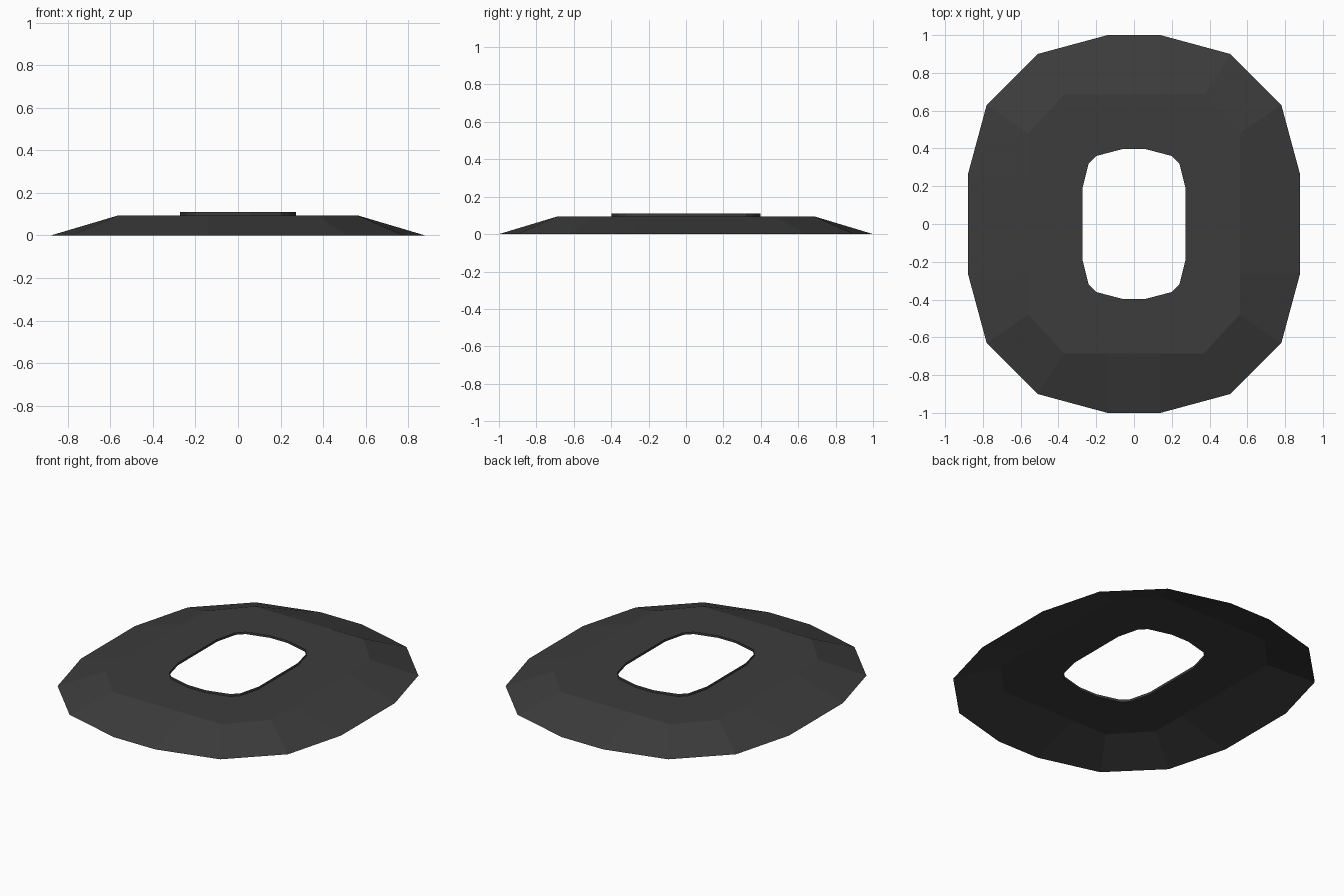
import bpy, bmesh

if "Cube" in bpy.data.objects:
    bpy.data.objects.remove(bpy.data.objects["Cube"])

# One flat dark grey
grey = bpy.data.materials.new("dark grey")
grey.diffuse_color = (0.045, 0.045, 0.045, 1)
grey.use_nodes = True
grey.node_tree.nodes["Principled BSDF"].inputs["Base Color"].default_value = grey.diffuse_color


def ring(quarter):
    """Mirror four first-quadrant points into a closed 16-point loop."""
    q1 = quarter
    q4 = [(x, -y) for x, y in reversed(quarter)]
    right = q1 + q4
    return right + [(-x, -y) for x, y in right]


def shell(name, loops):
    """Bridge stacked 16-point loops, given as (quarter points, height)."""
    bm = bmesh.new()
    rows = [[bm.verts.new((x, y, z)) for x, y in ring(q)] for q, z in loops]
    for a, b in zip(rows, rows[1:]):
        n = len(a)
        for i in range(n):
            j = (i + 1) % n
            # loops run clockwise, so this order faces up and outward
            bm.faces.new((a[j], a[i], b[i], b[j]))
    mesh = bpy.data.meshes.new(name)
    bm.to_mesh(mesh)
    bm.free()
    mesh.materials.append(grey)
    obj = bpy.data.objects.new(name, mesh)
    bpy.context.collection.objects.link(obj)
    return obj


outer = [(0.14, 1.0), (0.51, 0.90), (0.78, 0.63), (0.88, 0.26)]
shoulder = [(0.14, 0.685), (0.37, 0.685), (0.56, 0.48), (0.56, 0.26)]
hole = [(0.06, 0.397), (0.20, 0.36), (0.24, 0.32), (0.273, 0.19)]

# Sloping skirt and flat top, open underneath
shell("sloped_collar", [(outer, 0.0), (shoulder, 0.095), (hole, 0.095)])
# Thin upright lip around the opening
shell("opening_lip", [(hole, 0.095), (hole, 0.11)])
